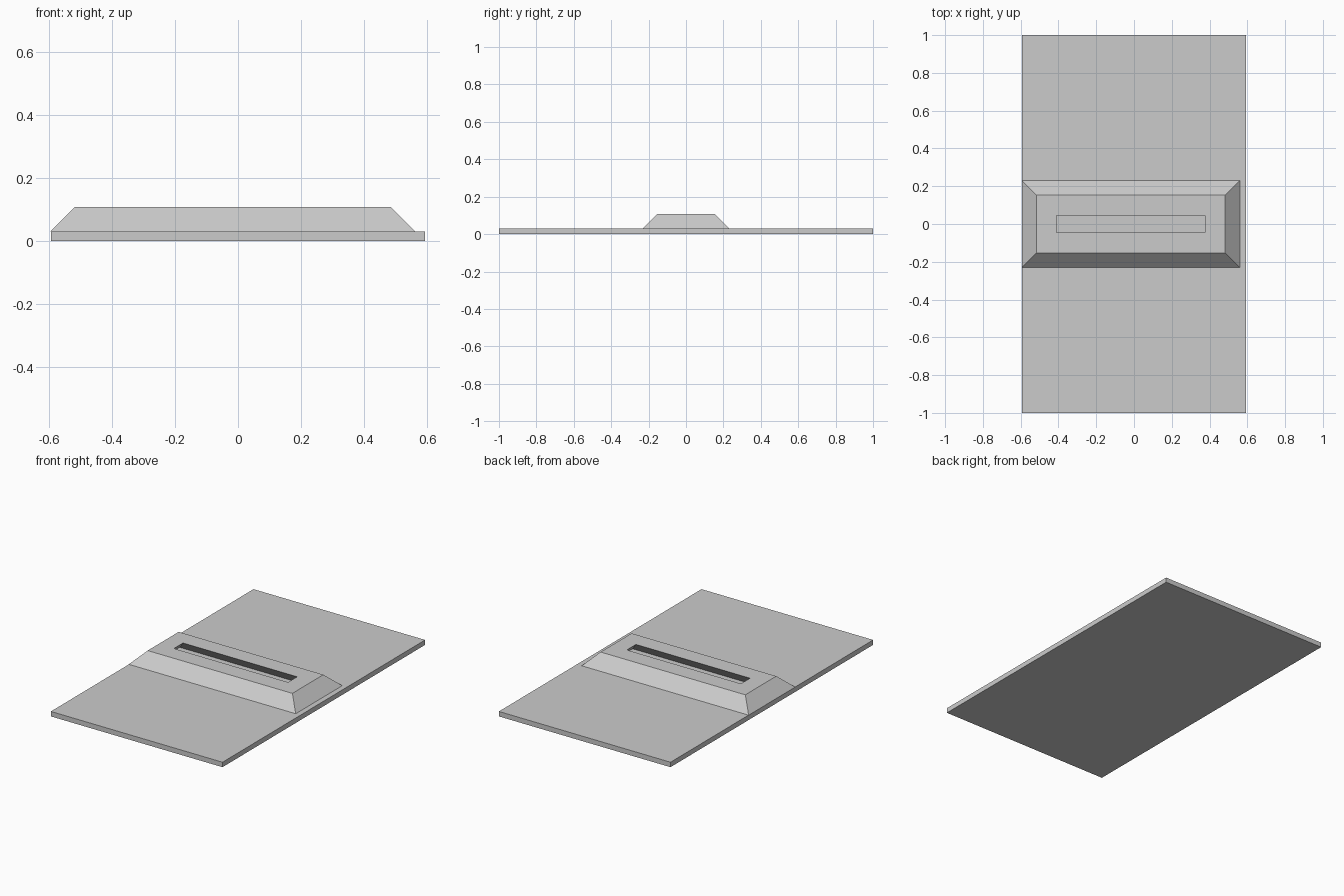
import bpy
import bmesh

cube = bpy.data.objects.get("Cube")
if cube:
    bpy.data.objects.remove(cube, do_unlink=True)

grey = bpy.data.materials.new("plain grey")
colour = (0.6, 0.6, 0.6, 1)
grey.diffuse_color = colour
grey.use_nodes = True
grey.node_tree.nodes["Principled BSDF"].inputs["Base Color"].default_value = colour

BASE_TOP, RIM_TOP = 0.031, 0.108
FLARE = RIM_TOP - BASE_TOP  # 45 degree slopes


def make_object(name, bm):
    bmesh.ops.recalc_face_normals(bm, faces=bm.faces)
    mesh = bpy.data.meshes.new(name)
    bm.to_mesh(mesh)
    bm.free()
    mesh.materials.append(grey)
    obj = bpy.data.objects.new(name, mesh)
    bpy.context.collection.objects.link(obj)
    return obj


def rectangle(bm, half_x, half_y, z, centre_x=0):
    corners = [(-1, -1), (1, -1), (1, 1), (-1, 1)]
    return [bm.verts.new((centre_x + sx * half_x, sy * half_y, z)) for sx, sy in corners]


def bridge(bm, lower, upper):
    for i in range(4):
        j = (i + 1) % 4
        bm.faces.new((lower[i], lower[j], upper[j], upper[i]))


# Flat base slab
bm = bmesh.new()
bottom = rectangle(bm, 0.593, 1, 0)
top = rectangle(bm, 0.593, 1, BASE_TOP)
bridge(bm, bottom, top)
bm.faces.new(bottom)
bm.faces.new(top)
make_object("base_slab", bm)

# Sloped housing: a closed ring whose slot widens downward, parallel to its outside
bm = bmesh.new()
sections = []
for half_x, half_y, z in [
    (0.5 + FLARE, 0.153 + FLARE, BASE_TOP),
    (0.5, 0.153, RIM_TOP),
    (0.394, 0.045, RIM_TOP),
    (0.394 + FLARE, 0.045 + FLARE, BASE_TOP),
]:
    sections.append(rectangle(bm, half_x, half_y, z, centre_x=-0.017))
for i in range(4):
    bridge(bm, sections[i], sections[(i + 1) % 4])
make_object("slotted_housing", bm)
